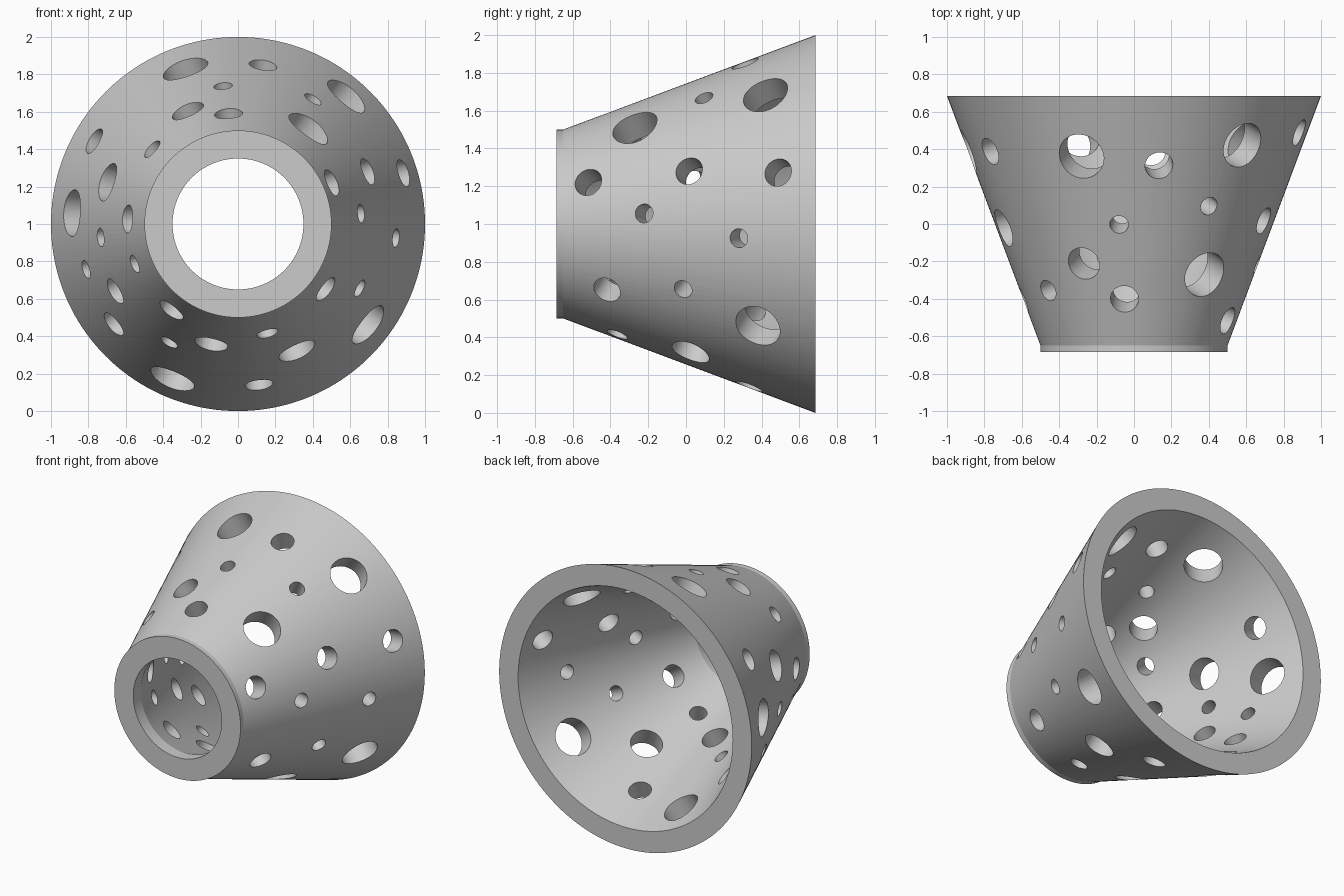
import bpy, bmesh, math
from mathutils import Vector

if "Cube" in bpy.data.objects:
    bpy.data.objects.remove(bpy.data.objects["Cube"])

SEG = 160
CZ = 1.0
Y0, YC, Y1 = -0.685, -0.65, 0.685
SLOPE = math.atan2(0.5, Y1 - YC)


def mesh_object(name, bm):
    bmesh.ops.recalc_face_normals(bm, faces=bm.faces)
    me = bpy.data.meshes.new(name)
    bm.to_mesh(me)
    bm.free()
    ob = bpy.data.objects.new(name, me)
    bpy.context.collection.objects.link(ob)
    return ob


# Hollow cone wall: closed (radius, y) profile turned round the y axis
profile = [(0.5, Y0), (0.5, YC), (1.0, Y1), (0.85, Y1), (0.35, -0.6), (0.35, Y0)]
bm = bmesh.new()
rings = []
for i in range(SEG):
    a = 2 * math.pi * i / SEG
    rings.append([bm.verts.new((r * math.cos(a), y, CZ + r * math.sin(a))) for r, y in profile])
n = len(profile)
for i in range(SEG):
    p, q = rings[i], rings[(i + 1) % SEG]
    for k in range(n):
        bm.faces.new((p[k], p[(k + 1) % n], q[(k + 1) % n], q[k]))
cone = mesh_object("perforated_cone", bm)

# Hole centres seen from the front (x, z from the axis), grouped by diameter
holes = {
    0.25: [(-.283, .832), (.583, .687), (.382, .516), (.70, -.543), (-.353, -.832), (-.888, .059)],
    0.21: [(.318, -.682), (-.70, .225)],
    0.18: [(-.27, .607), (-.144, -.644)],
    0.15: [(.134, .85), (-.051, .591), (.503, .222), (.695, .281), (.885, .273), (.471, -.35),
           (.112, -.861), (-.358, -.463), (-.666, -.537), (-.658, -.361), (-.591, .027), (-.77, .444)],
    0.115: [(.158, -.586), (-.46, .401)],
    0.10: [(-.08, .738), (.401, .668), (.658, .056), (.845, -.075), (.652, -.345), (-.369, -.634),
           (-.813, -.243), (-.553, -.214), (-.735, -.072)],
}

# Round cutters standing square to the cone wall
bm = bmesh.new()
for d, spots in holes.items():
    for x, z in spots:
        r = math.hypot(x, z)
        y = YC + (r - 0.5) / math.tan(SLOPE)
        c, s = math.cos(SLOPE), math.sin(SLOPE)
        nrm = Vector((x / r * c, -s, z / r * c))
        new = bmesh.ops.create_cone(bm, cap_ends=True, segments=48, radius1=d / 2, radius2=d / 2, depth=0.4)
        bmesh.ops.rotate(bm, verts=new["verts"], cent=(0, 0, 0),
                         matrix=nrm.to_track_quat('Z', 'Y').to_matrix())
        bmesh.ops.translate(bm, verts=new["verts"], vec=Vector((x, y, z + CZ)))
cutter = mesh_object("hole_cutters", bm)
cutter.hide_render = True

mod = cone.modifiers.new("holes", 'BOOLEAN')
mod.operation = 'DIFFERENCE'
mod.solver = 'EXACT'
mod.use_self = True
mod.object = cutter
bpy.context.view_layer.objects.active = cone
cone.select_set(True)
bpy.ops.object.modifier_apply(modifier=mod.name)
bpy.data.objects.remove(cutter)
bpy.ops.object.shade_smooth_by_angle(angle=math.radians(15))
